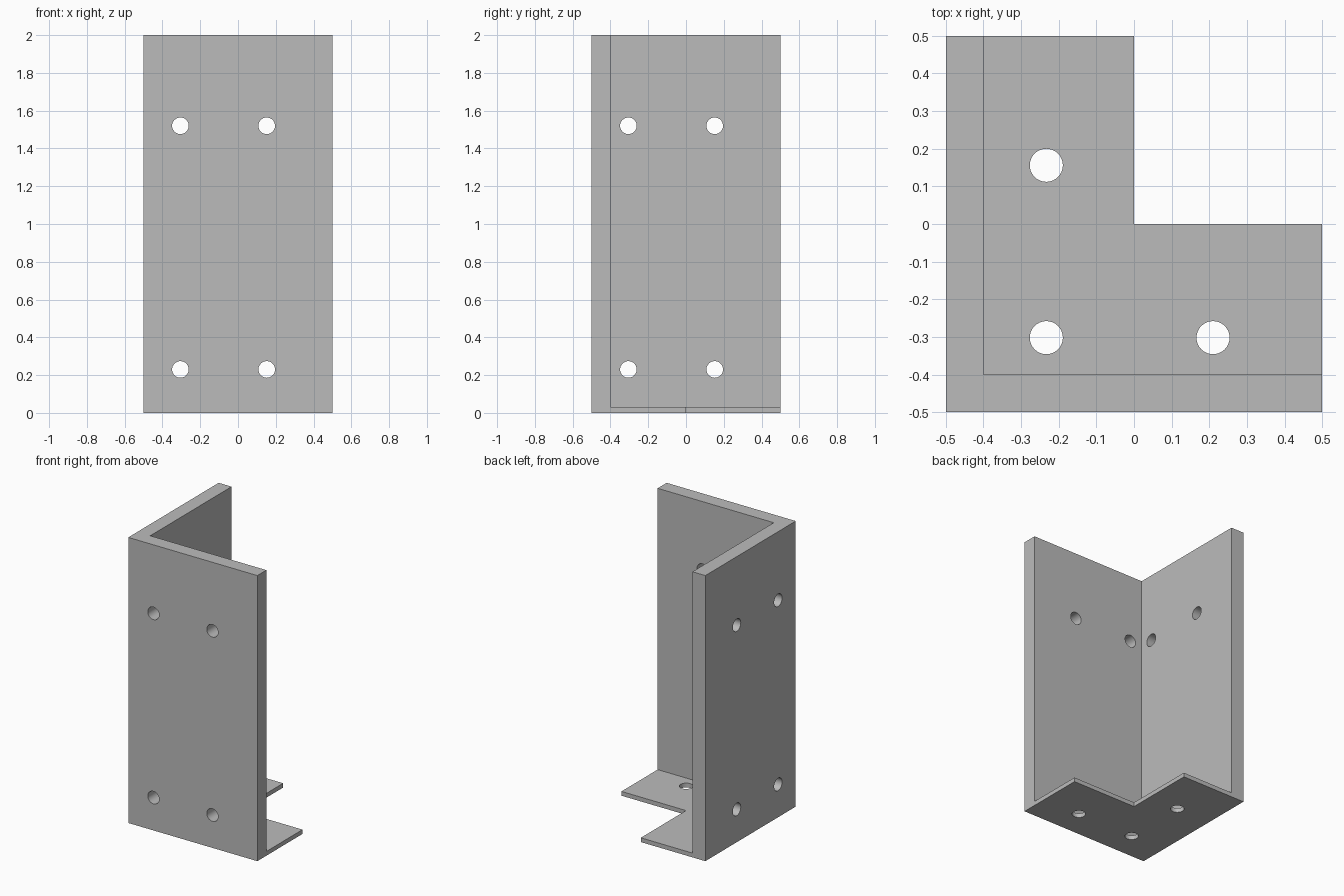
import bpy, bmesh
from math import radians
from mathutils import Matrix

cube = bpy.data.objects.get("Cube")
if cube:
    bpy.data.objects.remove(cube, do_unlink=True)

GREY = (0.5, 0.5, 0.5, 1)
steel = bpy.data.materials.new("grey_metal")
steel.use_nodes = True
steel.diffuse_color = GREY
steel.node_tree.nodes["Principled BSDF"].inputs["Base Color"].default_value = GREY


def make_object(name, bm):
    bmesh.ops.recalc_face_normals(bm, faces=bm.faces)
    mesh = bpy.data.meshes.new(name)
    bm.to_mesh(mesh)
    bm.free()
    mesh.materials.append(steel)
    obj = bpy.data.objects.new(name, mesh)
    bpy.context.collection.objects.link(obj)
    return obj


def extrude_profile(bm, points, bottom, top):
    face = bm.faces.new([bm.verts.new((x, y, bottom)) for x, y in points])
    moved = bmesh.ops.extrude_face_region(bm, geom=[face])["geom"]
    verts = [v for v in moved if isinstance(v, bmesh.types.BMVert)]
    bmesh.ops.translate(bm, verts=verts, vec=(0, 0, top - bottom))


def l_profile(inner):
    return [(-0.5, -0.5), (0.5, -0.5), (0.5, inner),
            (inner, inner), (inner, 0.5), (-0.5, 0.5)]


# Base plate and upright walls share one solid body
WALL, BASE = -0.4, 0.03
bm = bmesh.new()
extrude_profile(bm, l_profile(0.0), 0, BASE)
bracket = make_object("angle_bracket", bm)
bm = bmesh.new()
extrude_profile(bm, l_profile(WALL), 0, 2)
walls = make_object("wall_helper", bm)

# Bolt hole cutters: four per wall, three in the base
bm = bmesh.new()


def add_hole(location, axis):
    turn = {"x": Matrix.Rotation(radians(90), 4, "Y"),
            "y": Matrix.Rotation(radians(90), 4, "X"),
            "z": Matrix.Identity(4)}[axis]
    bmesh.ops.create_cone(bm, cap_ends=True, segments=32, radius1=0.044,
                          radius2=0.044, depth=0.16,
                          matrix=Matrix.Translation(location) @ turn)


for z in (0.23, 1.52):
    for side in (-0.305, 0.152):
        add_hole((side, -0.45, z), "y")
        add_hole((-0.45, side, z), "x")
for x, y in ((-0.233, 0.156), (-0.233, -0.302), (0.21, -0.302)):
    add_hole((x, y, 0.015), "z")
cutter = make_object("hole_cutter", bm)

# Join the walls to the base, then drill
for helper, operation in ((walls, "UNION"), (cutter, "DIFFERENCE")):
    mod = bracket.modifiers.new(helper.name, "BOOLEAN")
    mod.operation = operation
    mod.solver = "EXACT"
    mod.object = helper
    bpy.context.view_layer.objects.active = bracket
    bpy.ops.object.modifier_apply(modifier=mod.name)
    bpy.data.objects.remove(helper, do_unlink=True)

# Smooth hole walls, crisp plate edges
bpy.ops.object.select_all(action="DESELECT")
bracket.select_set(True)
bpy.ops.object.shade_smooth_by_angle(angle=radians(30))
